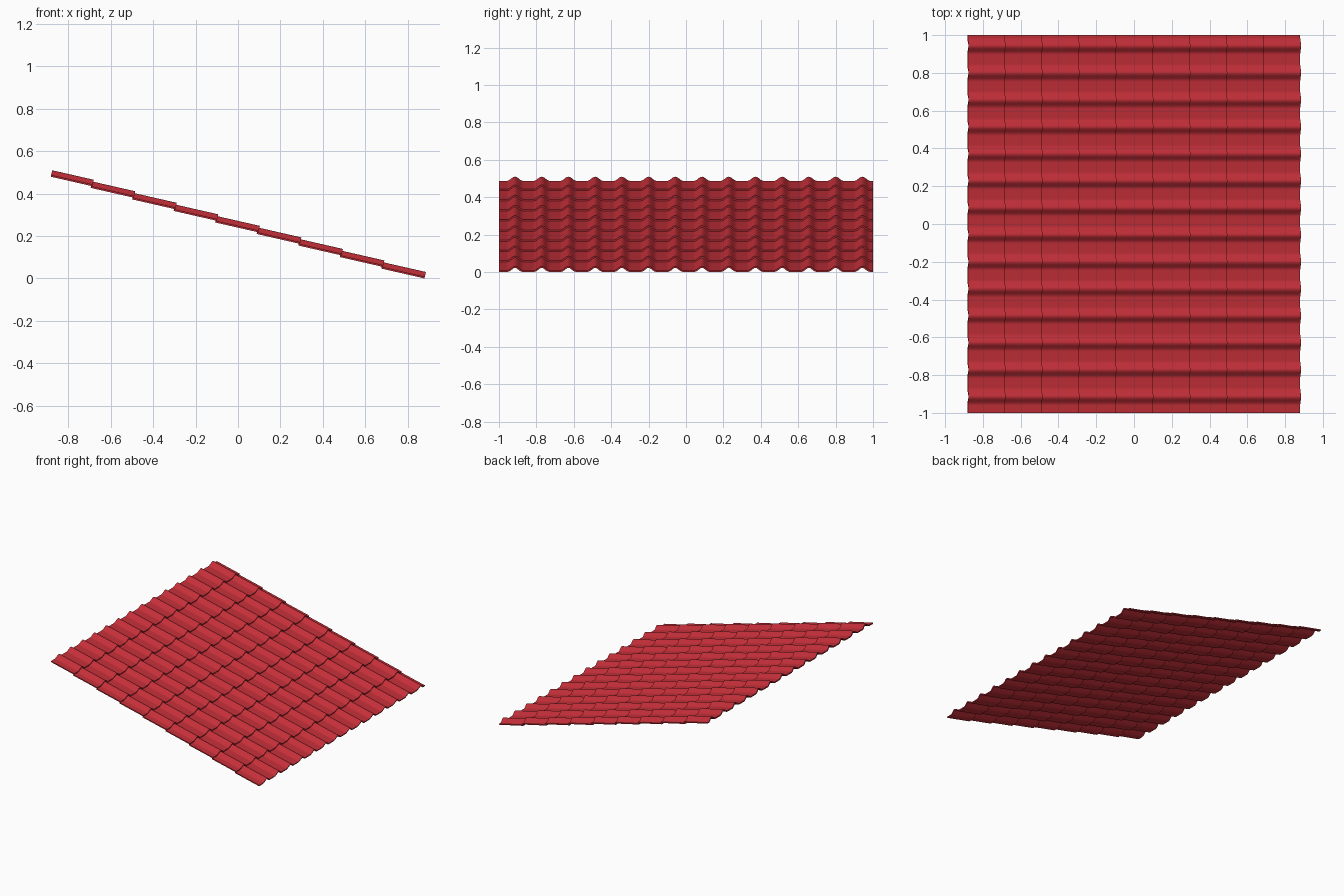
import bpy
import math

cube = bpy.data.objects.get("Cube")
if cube:
    bpy.data.objects.remove(cube, do_unlink=True)

COURSES = 9
WAVES = 14
SAMPLES = 20          # columns per wave
HALF_X = 0.88
PITCH = 2 / WAVES
CREST = 0.6 * PITCH   # crest position within each wave
HEIGHT = 0.023
HALF_BUMP = 0.043
THICK = 0.008
SLOPE = math.atan(0.228)
RUN = 2 * HALF_X / COURSES
OVERLAP = 0.008
DROP = (0.512 - 0.033 - RUN * math.tan(SLOPE)) / (COURSES - 1)

red = bpy.data.materials.new("tile red")
red.use_nodes = True
colour = (0.55, 0.028, 0.04, 1)
red.diffuse_color = colour
red.node_tree.nodes["Principled BSDF"].inputs["Base Color"].default_value = colour


def wave_height(y):
    """Flat pan with one rounded crest per wave."""
    u = abs((y + 1) % PITCH - CREST)
    return HEIGHT * math.cos(math.pi * u / (2 * HALF_BUMP)) ** 2 if u < HALF_BUMP else 0


def tile_course(index):
    """One sloping row of pantiles, lapping over the row below it."""
    z_low = THICK + (COURSES - 1 - index) * DROP
    x_low = -HALF_X + (index + 1) * RUN
    lap = OVERLAP if index else 0
    columns = WAVES * SAMPLES
    verts, faces = [], []
    for i in range(columns + 1):
        y = -1 + 2 * i / columns
        h = wave_height(y)
        for back in (RUN + lap, 0):
            verts.append((x_low - back + h * math.sin(SLOPE),
                          y,
                          z_low + back * math.tan(SLOPE) + h * math.cos(SLOPE)))
        if i:
            a = 2 * i - 2
            faces.append((a, a + 1, a + 3, a + 2))
    mesh = bpy.data.meshes.new("tile_course")
    mesh.from_pydata(verts, [], faces)
    mesh.materials.append(red)
    obj = bpy.data.objects.new(f"tile_course_{index + 1}", mesh)
    bpy.context.collection.objects.link(obj)

    # Sheet thickness below the visible surface
    solid = obj.modifiers.new("thickness", "SOLIDIFY")
    solid.thickness = THICK
    solid.offset = -1

    bpy.ops.object.select_all(action="DESELECT")
    obj.select_set(True)
    bpy.context.view_layer.objects.active = obj
    bpy.ops.object.modifier_apply(modifier=solid.name)
    bpy.ops.object.shade_smooth_by_angle(angle=math.radians(40))


for n in range(COURSES):
    tile_course(n)
